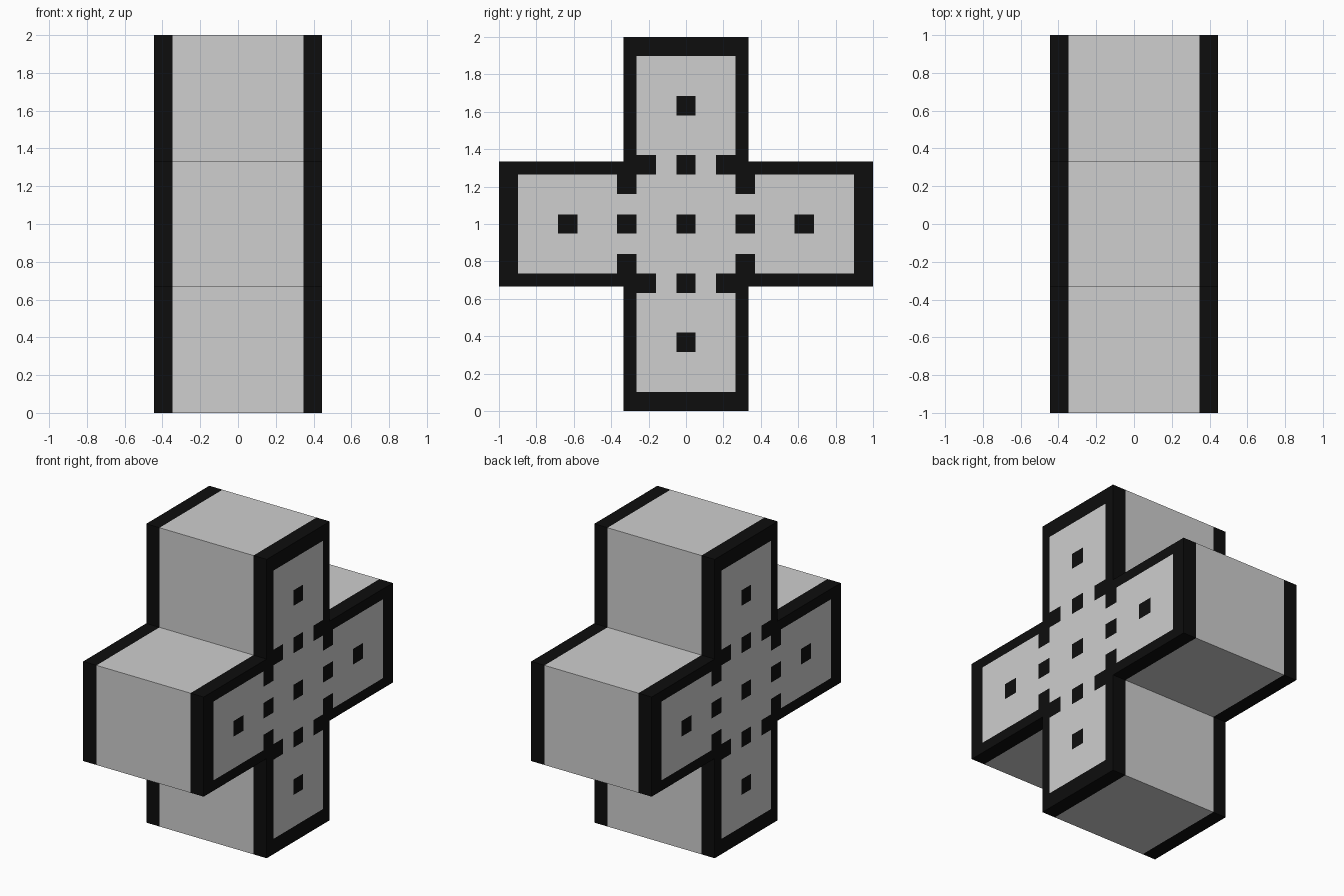
import bpy, bmesh
from mathutils import Vector

if "Cube" in bpy.data.objects:
    bpy.data.objects.remove(bpy.data.objects["Cube"])

ARM, HALF_DEPTH, BAND = 1 / 3, 0.446, 0.348   # arm half width, half depth, inner edge of dark bands
DOT = 0.052                                   # half size of the dark squares
PANEL, TIP = 0.264, 0.898                     # light panel half width and reach

# centres of dark squares on the end faces (one quadrant, mirrored by abs)
DOTS = [(0, 0), (0, 0.316), (0.316, 0), (0, 0.633), (0.633, 0),
        (0.213, 0.316), (0.316, 0.213)]


def material(name, value):
    m = bpy.data.materials.new(name)
    m.diffuse_color = (value, value, value, 1)
    m.use_nodes = True
    m.node_tree.nodes["Principled BSDF"].inputs["Base Color"].default_value = m.diffuse_color
    return m


def end_is_dark(u, v):
    """Pattern on the cross-shaped ends: border plus small squares."""
    u, v = abs(u), abs(v)
    if min(u, v) > PANEL or max(u, v) > TIP:
        return True
    return any(abs(u - a) < DOT and abs(v - b) < DOT for a, b in DOTS)


# grid lines that carry the cross outline and its pattern
half = {ARM, PANEL, TIP, 1.0}
for a, _ in DOTS:
    half |= {abs(a - DOT), a + DOT}
lines = []
for c in sorted([-h for h in half] + list(half)):
    if not lines or c - lines[-1] > 1e-4:
        lines.append(c)

# cross profile made of grid cells
bm = bmesh.new()
verts = {}


def vert(i, j):
    if (i, j) not in verts:
        verts[i, j] = bm.verts.new((-HALF_DEPTH, lines[i], lines[j] + 1))
    return verts[i, j]


for i in range(len(lines) - 1):
    for j in range(len(lines) - 1):
        u, v = (lines[i] + lines[i + 1]) / 2, (lines[j] + lines[j + 1]) / 2
        if min(abs(u), abs(v)) < ARM:
            bm.faces.new([vert(i, j), vert(i + 1, j), vert(i + 1, j + 1), vert(i, j + 1)])

# extrude to a solid, keeping the starting cap
ext = bmesh.ops.extrude_face_region(bm, geom=bm.faces[:], use_keep_orig=True)
moved = [g for g in ext["geom"] if isinstance(g, bmesh.types.BMVert)]
bmesh.ops.translate(bm, verts=moved, vec=(2 * HALF_DEPTH, 0, 0))

# cut the dark bands round both ends
for x in (-BAND, BAND):
    bmesh.ops.bisect_plane(bm, geom=bm.verts[:] + bm.edges[:] + bm.faces[:],
                           plane_co=Vector((x, 0, 0)), plane_no=Vector((1, 0, 0)))
bmesh.ops.recalc_face_normals(bm, faces=bm.faces[:])

# colour by position
for f in bm.faces:
    c = f.calc_center_median()
    if abs(f.normal.x) > 0.5:
        f.material_index = int(end_is_dark(c.y, c.z - 1))
    else:
        f.material_index = int(abs(c.x) > BAND)

mesh = bpy.data.meshes.new("cross_block")
bm.to_mesh(mesh)
bm.free()
mesh.materials.append(material("light grey", 0.62))
mesh.materials.append(material("near black", 0.004))
bpy.context.collection.objects.link(bpy.data.objects.new("cross_block", mesh))
